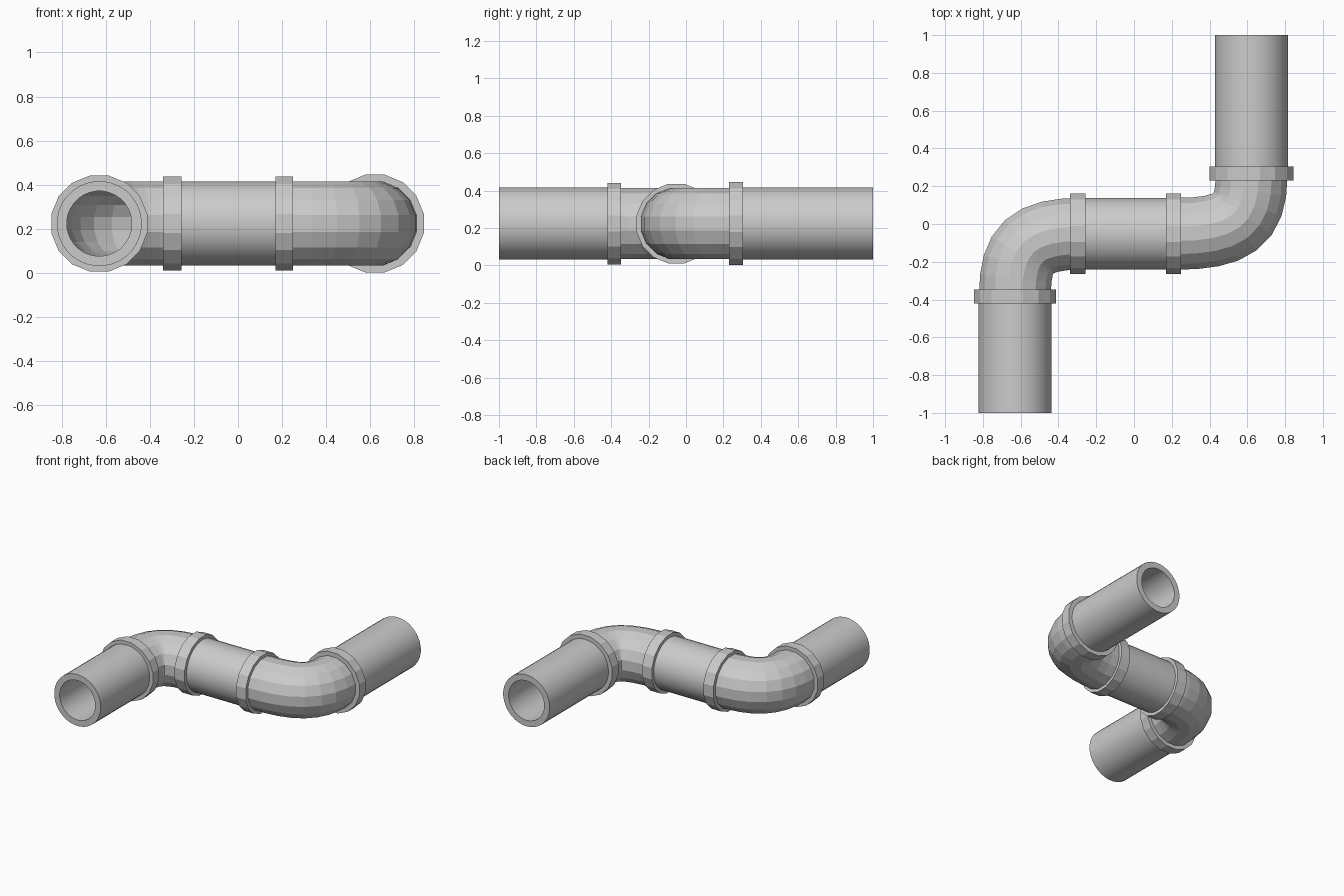
import bpy
from math import sin, cos, pi
from mathutils import Vector

if "Cube" in bpy.data.objects:
    bpy.data.objects.remove(bpy.data.objects["Cube"])

Z = 0.223  # height of the pipe axis


def tube(name, path, r_out, r_in, sides, smooth=False):
    """Hollow tube swept along a flat path of (point, tangent) pairs; radii reach the flats."""
    verts, faces = [], []
    n, k = len(path), 1 / cos(pi / sides)
    for r in (r_out * k, r_in * k):
        for p, t in path:
            t = t.normalized()
            side = Vector((t.y, -t.x, 0))
            for i in range(sides):
                a = 2 * pi * (i + 0.5) / sides
                verts.append(p + side * r * cos(a) + Vector((0, 0, r * sin(a))))
    loops = list(range(n)) + list(range(2 * n - 1, n - 1, -1))
    for j, a in enumerate(loops):
        b = loops[(j + 1) % len(loops)]
        for i in range(sides):
            m = (i + 1) % sides
            faces.append((a * sides + i, a * sides + m, b * sides + m, b * sides + i))
    me = bpy.data.meshes.new(name)
    me.from_pydata(verts, [], faces)
    ob = bpy.data.objects.new(name, me)
    bpy.context.collection.objects.link(ob)
    bpy.context.view_layer.objects.active = ob
    ob.select_set(True)
    bpy.ops.object.mode_set(mode='EDIT')
    bpy.ops.mesh.select_all(action='SELECT')
    bpy.ops.mesh.normals_make_consistent(inside=False)
    bpy.ops.object.mode_set(mode='OBJECT')
    if smooth:
        bpy.ops.object.shade_smooth_by_angle()
    ob.select_set(False)
    return ob


def line(x0, y0, x1, y1):
    a, b = Vector((x0, y0, Z)), Vector((x1, y1, Z))
    return [(a, b - a), (b, b - a)]


def bend(start, corner, end, full=0.76, steps=8):
    """Bezier quarter turn whose handles point at the corner."""
    a, c, d = (Vector((*v, Z)) for v in (start, corner, end))
    h1, h2 = a.lerp(c, full), d.lerp(c, full)
    out = []
    for i in range(steps + 1):
        t = i / steps
        u = 1 - t
        out.append((a * u**3 + h1 * 3 * u * u * t + h2 * 3 * u * t * t + d * t**3,
                    (h1 - a) * u * u + (h2 - h1) * 2 * u * t + (d - h2) * t * t))
    return out


XL, XR, YM = -0.63, 0.622, -0.052

# Straight pipes
tube("front_pipe", line(XL, -1, XL, -0.37), 0.192, 0.147, 32, True)
tube("middle_pipe", line(-0.29, YM, 0.21, YM), 0.19, 0.147, 32, True)
tube("back_pipe", line(XR, 0.26, XR, 1), 0.192, 0.147, 32, True)

# Faceted elbows
tube("front_elbow", bend((XL, -0.37), (XL, YM), (-0.28, YM)), 0.19, 0.147, 16)
tube("back_elbow", bend((0.22, YM), (XR, YM), (XR, 0.25)), 0.19, 0.147, 16)

# Joint collars
tube("front_collar", line(XL, -0.42, XL, -0.347), 0.218, 0.18, 16)
tube("middle_collar_left", line(-0.34, YM, -0.257, YM), 0.213, 0.18, 16)
tube("middle_collar_right", line(0.17, YM, 0.25, YM), 0.213, 0.18, 16)
tube("back_collar", line(XR, 0.23, XR, 0.305), 0.222, 0.18, 16)
